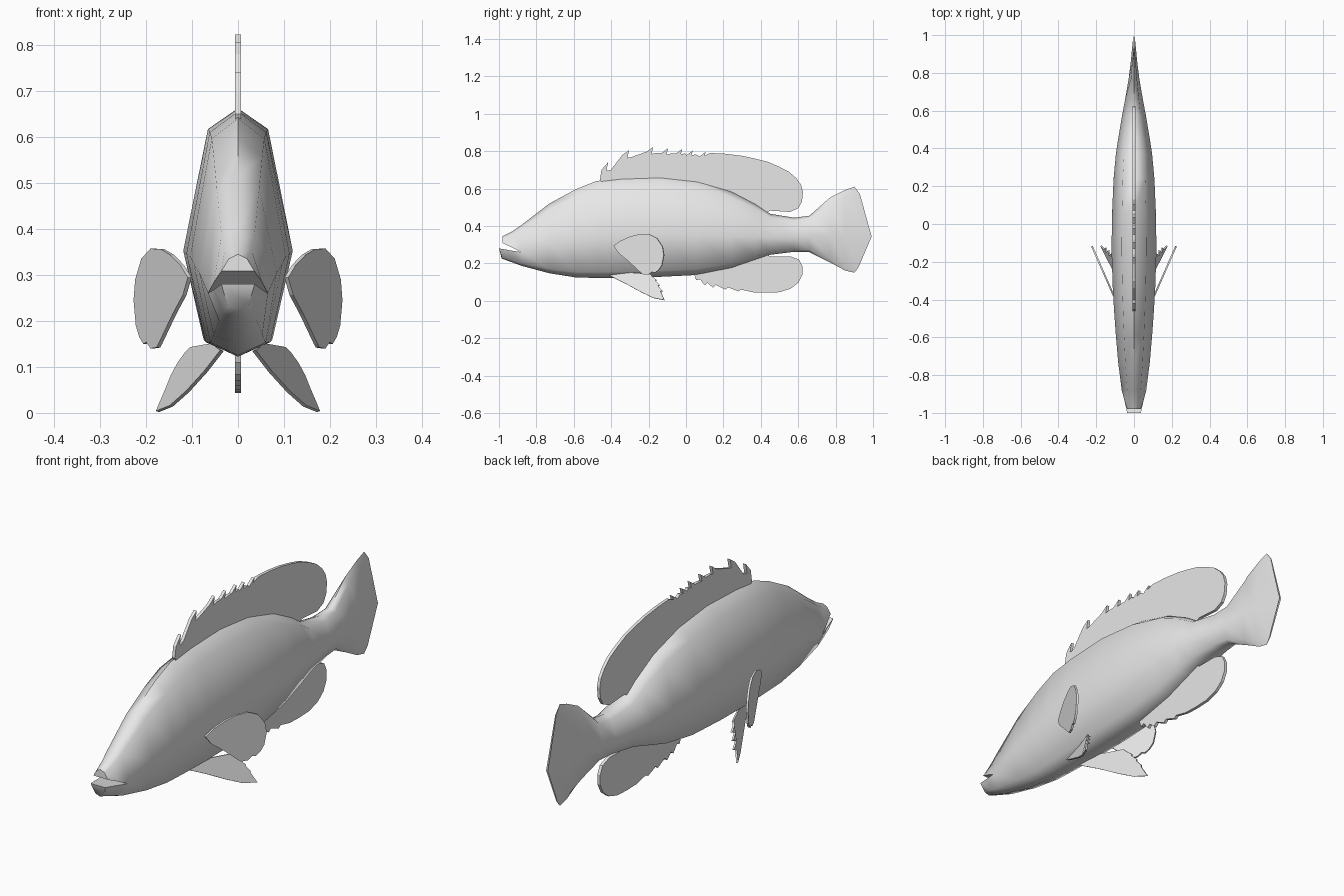
import bpy, bmesh, math
from mathutils import Vector

grey = bpy.data.materials.new("pale grey")
grey.diffuse_color = (0.8, 0.8, 0.8, 1)


def finish(name, bm):
    bmesh.ops.recalc_face_normals(bm, faces=bm.faces)
    me = bpy.data.meshes.new(name)
    bm.to_mesh(me)
    bm.free()
    me.materials.append(grey)
    ob = bpy.data.objects.new(name, me)
    bpy.context.collection.objects.link(ob)
    return ob


# Body: eight-sided sections (y, top z, bottom z, half width)
SECTIONS = [
    (-0.98, 0.345, 0.225, 0.036), (-0.93, 0.370, 0.206, 0.052),
    (-0.88, 0.405, 0.187, 0.065), (-0.73, 0.520, 0.147, 0.084),
    (-0.59, 0.596, 0.125, 0.096), (-0.48, 0.640, 0.122, 0.104),
    (-0.35, 0.655, 0.122, 0.112), (-0.14, 0.662, 0.128, 0.119),
    (0.06, 0.640, 0.138, 0.116), (0.24, 0.588, 0.173, 0.108),
    (0.37, 0.520, 0.218, 0.096), (0.45, 0.465, 0.246, 0.084),
    (0.58, 0.444, 0.262, 0.062), (0.66, 0.455, 0.260, 0.047),
    (0.77, 0.552, 0.205, 0.028), (0.85, 0.592, 0.162, 0.018),
    (0.995, 0.610, 0.150, 0.004),
]
# Front sections are split into lips: (upper z, lower z)
LIPS = {0: (0.308, 0.28), 1: (0.285, 0.268), 2: (0.26, 0.26)}

bm = bmesh.new()
rings = []
for i, (y, top, bot, w) in enumerate(SECTIONS):
    h = top - bot
    up, low = LIPS.get(i, (bot + 0.42 * h,) * 2)
    right = [(0.55 * w, bot + 0.915 * h), (w, up), (w, low), (0.63 * w, bot + 0.06 * h)]
    pts = [(0, top)] + right + [(0, bot)] + [(-x, z) for x, z in reversed(right)]
    ring = []
    for j, (x, z) in enumerate(pts):
        yy = y
        if i == len(SECTIONS) - 1:              # rounded tail edge
            yy -= 0.095 * ((z - (top + bot) / 2) / (h / 2)) ** 2
        if i == 0 and 3 <= j <= 7:              # protruding lower jaw
            yy -= 0.02 if j in (3, 7) else 0.005
        ring.append(bm.verts.new((x, yy, z)))
    rings.append(ring)
for i, (a, b) in enumerate(zip(rings, rings[1:])):
    pairs = [(j, (j + 1) % 10) for j in range(10) if j not in (2, 7)]
    if i < 2:
        pairs += [(2, 8), (3, 7)]               # inside of the mouth
    for j, k in pairs:
        bm.faces.new((a[j], a[k], b[k], b[j]))
bm.faces.new([rings[0][j] for j in (2, 1, 0, 9, 8)])
bm.faces.new([rings[0][j] for j in (3, 4, 5, 6, 7)])
bm.faces.new(rings[-1])
bmesh.ops.remove_doubles(bm, verts=bm.verts, dist=0.0002)
body = finish("body", bm)
bpy.context.view_layer.objects.active = body
body.select_set(True)
bpy.ops.object.shade_smooth_by_angle(angle=math.radians(60))


# Fins: thin plates thickened from an outline
def fin(name, pts, thick):
    bm = bmesh.new()
    face = bm.faces.new([bm.verts.new(p) for p in pts])
    bm.normal_update()
    n = face.normal * thick
    bmesh.ops.translate(bm, verts=bm.verts, vec=-n / 2)
    ext = bmesh.ops.extrude_face_region(bm, geom=[face], use_keep_orig=True)
    moved = [v for v in ext["geom"] if isinstance(v, bmesh.types.BMVert)]
    bmesh.ops.translate(bm, verts=moved, vec=n)
    return finish(name, bm)


# Dorsal fin with backward-leaning spines
spines = [(-0.417, 0.74), (-0.305, 0.805), (-0.176, 0.822), (-0.096, 0.815),
          (-0.02, 0.812), (0.037, 0.803), (0.107, 0.797)]
dorsal = [(-0.46, 0.65)]
for k, (y, z) in enumerate(spines):
    d = 0.045 - 0.004 * k
    dorsal += [(y - 0.035, z - 0.025 if k else z - 0.04), (y, z), (y - 0.008, z - d)]
    if k < len(spines) - 1:
        dorsal.append((y + 0.015, z - d + 0.005))
dorsal += [(0.13, 0.79), (0.21, 0.786), (0.30, 0.775), (0.37, 0.76), (0.44, 0.742),
           (0.50, 0.716), (0.55, 0.69), (0.59, 0.655), (0.615, 0.62), (0.625, 0.58),
           (0.62, 0.53), (0.60, 0.495), (0.556, 0.475), (0.45, 0.482), (0.40, 0.46),
           (0.2, 0.55), (-0.1, 0.61), (-0.44, 0.61)]
fin("dorsal_fin", [(0, y, z) for y, z in dorsal], 0.014)

# Anal fin with a ragged front edge
anal = [(0.04, 0.15), (0.055, 0.11), (0.075, 0.115), (0.10, 0.083), (0.115, 0.095),
        (0.145, 0.07), (0.16, 0.085), (0.21, 0.06), (0.225, 0.072), (0.28, 0.05),
        (0.295, 0.06), (0.36, 0.045), (0.43, 0.043), (0.50, 0.046), (0.56, 0.065),
        (0.60, 0.096), (0.622, 0.14), (0.622, 0.185), (0.605, 0.22), (0.556, 0.238),
        (0.45, 0.238), (0.40, 0.26), (0.1, 0.18)]
fin("anal_fin", [(0, y, z) for y, z in anal], 0.014)

# Paired fins, mirrored left and right
pectoral = [(-0.385, 0.294), (-0.35, 0.32), (-0.30, 0.343), (-0.25, 0.356), (-0.20, 0.357),
            (-0.155, 0.335), (-0.125, 0.29), (-0.117, 0.245), (-0.128, 0.19), (-0.145, 0.165),
            (-0.165, 0.15), (-0.18, 0.154), (-0.20, 0.14), (-0.23, 0.142), (-0.24, 0.15),
            (-0.27, 0.178), (-0.31, 0.215), (-0.36, 0.256)]
pelvic = [(0.035, -0.41, 0.135), (0.07, -0.32, 0.09), (0.11, -0.24, 0.046),
          (0.145, -0.175, 0.015), (0.175, -0.115, 0.003), (0.155, -0.135, 0.05),
          (0.149, -0.125, 0.052), (0.143, -0.15, 0.08), (0.134, -0.14, 0.083),
          (0.128, -0.165, 0.108), (0.118, -0.155, 0.11), (0.112, -0.18, 0.13),
          (0.10, -0.19, 0.142), (0.055, -0.30, 0.15)]
for side, s in (("right", 1), ("left", -1)):
    fin(side + "_pectoral_fin",
        [(s * (0.105 + 0.44 * (y + 0.385)), y, z) for y, z in pectoral], 0.009)
    fin(side + "_pelvic_fin", [(s * x, y, z) for x, y, z in pelvic], 0.008)
